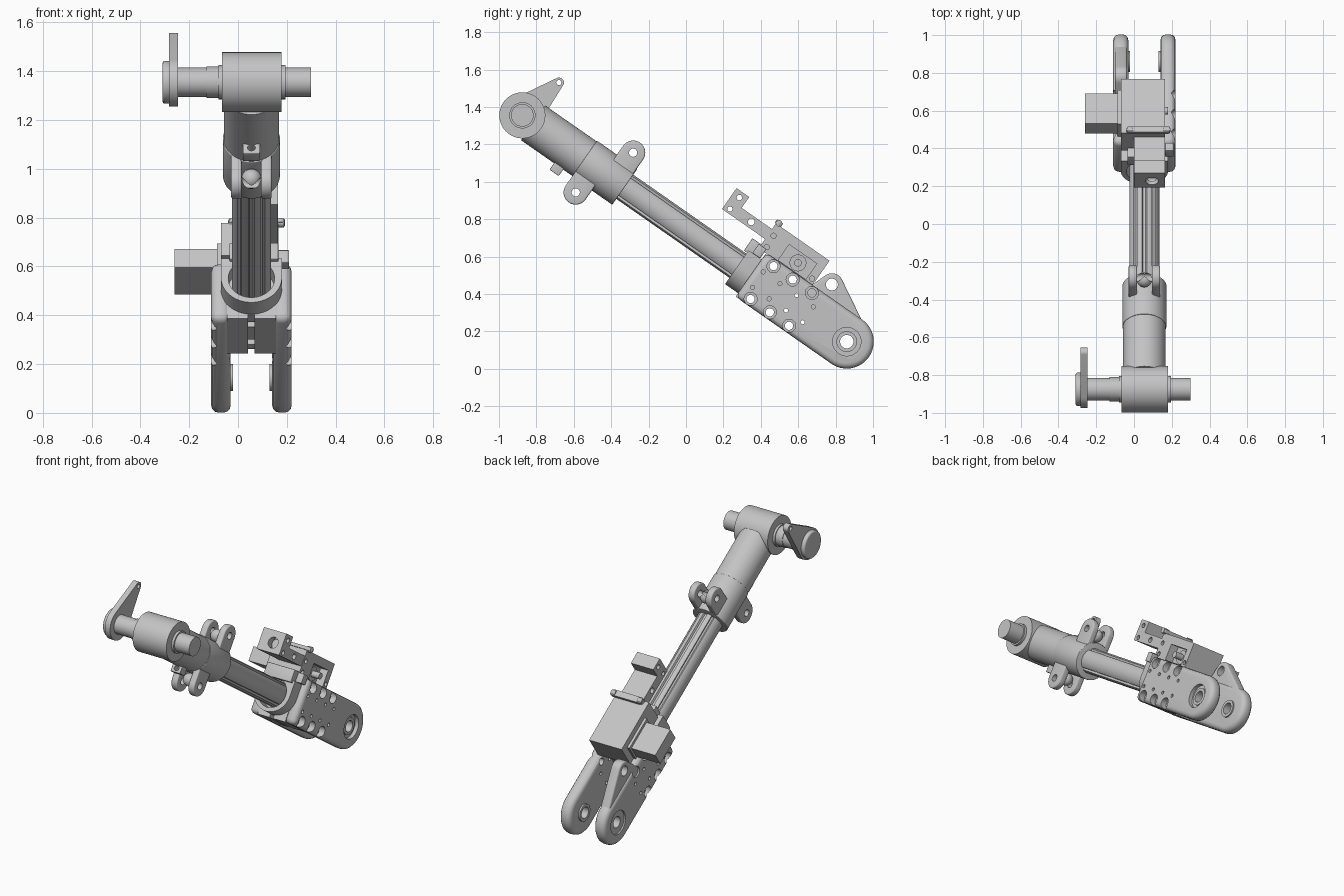
import bpy, bmesh, math
from mathutils import Matrix, Vector
from mathutils.geometry import convex_hull_2d

cube = bpy.data.objects.get("Cube")
if cube:
    bpy.data.objects.remove(cube)

grey = bpy.data.materials.new("metal grey")
grey.use_nodes = True
colour = (0.55, 0.55, 0.55, 1)
grey.diffuse_color = colour
grey.node_tree.nodes["Principled BSDF"].inputs["Base Color"].default_value = colour

# Strut frame: x across, y along the strut from the top pin, z away from it
FRAME = Matrix.Translation((0.055, -0.875, 1.355)) @ Matrix.Rotation(math.radians(-34.9), 4, 'X')


def finish(name, bm, bevel=0.0):
    bmesh.ops.recalc_face_normals(bm, faces=bm.faces)
    me = bpy.data.meshes.new(name)
    bm.to_mesh(me)
    bm.free()
    me.transform(FRAME)
    me.materials.append(grey)
    ob = bpy.data.objects.new(name, me)
    bpy.context.collection.objects.link(ob)
    if bevel:
        mod = ob.modifiers.new("Bevel", 'BEVEL')
        mod.width, mod.segments, mod.limit_method = bevel, 3, 'ANGLE'
        mod.angle_limit = math.radians(40)
        apply_mod(ob, mod)
    smooth(ob)
    return ob


def select(ob):
    bpy.ops.object.select_all(action='DESELECT')
    ob.select_set(True)
    bpy.context.view_layer.objects.active = ob


def apply_mod(ob, mod):
    select(ob)
    bpy.ops.object.modifier_apply(modifier=mod.name)


def smooth(ob):
    select(ob)
    bpy.ops.object.shade_smooth_by_angle(angle=math.radians(32))


def cut(ob, cutters):
    for c in cutters:
        c.hide_render = True
        mod = ob.modifiers.new("Cut", 'BOOLEAN')
        mod.operation, mod.solver, mod.object = 'DIFFERENCE', 'EXACT', c
        apply_mod(ob, mod)
    smooth(ob)


def discard(cutters):
    for c in cutters:
        bpy.data.objects.remove(c)


def prism(name, pts, a, b, axis='x', bevel=0.0):
    """Outline (y, z) swept along x, or outline (x, z) swept along y."""
    bm = bmesh.new()
    place = (lambda p, t: (t, p[0], p[1])) if axis == 'x' else (lambda p, t: (p[0], t, p[1]))
    lo = [bm.verts.new(place(p, a)) for p in pts]
    hi = [bm.verts.new(place(p, b)) for p in pts]
    bm.faces.new(lo)
    bm.faces.new(hi)
    for i in range(len(pts)):
        j = (i + 1) % len(pts)
        bm.faces.new((lo[i], lo[j], hi[j], hi[i]))
    return finish(name, bm, bevel)


def box(name, x, y, z, bevel=0.0):
    return prism(name, [(y[0], z[0]), (y[1], z[0]), (y[1], z[1]), (y[0], z[1])], *x, bevel=bevel)


def hull(*circles, n=48):
    pts = [Vector((u + r * math.cos(i * math.tau / n), v + r * math.sin(i * math.tau / n)))
           for u, v, r in circles for i in range(n)]
    return [pts[i] for i in convex_hull_2d(pts)]


def disc(name, u, v, r, a, b, n=48, bevel=0.0):
    return prism(name, hull((u, v, r), n=n), a, b, bevel=bevel)


def tube(name, r, a, b, bevel=0.0):
    return prism(name, hull((0, 0, r)), a, b, 'y', bevel)


# Head barrel, cross shaft and lever
disc("head_barrel", 0, 0, 0.123, -0.12, 0.124, n=64)
disc("barrel_collar", 0, 0, 0.07, -0.135, 0.14)
disc("cross_shaft", 0, 0, 0.06, -0.305, 0.245)
disc("shaft_sleeve", 0, 0, 0.064, -0.185, 0.0)
lever = prism("lever", hull((0, 0, 0.1), (0.06, 0.255, 0.027)), -0.338, -0.3)
hole = [disc("hole", 0.06, 0.255, 0.014, -0.4, -0.2)]
cut(lever, hole)
discard(hole)
disc("lever_cap", 0, 0, 0.088, -0.364, -0.33, bevel=0.01)

# Upper tube with clamp and drain boss
tube("upper_tube", 0.113, 0.07, 0.41)
tube("clamp_ring", 0.117, 0.405, 0.668, bevel=0.004)
boss = box("tube_boss", (-0.035, 0.035), (0.285, 0.345), (-0.155, -0.09), 0.004)
pin = [prism("hole", hull((0, -0.128, 0.016)), 0.2, 0.4, 'y')]
cut(boss, pin)
discard(pin)

# Paired lugs above and below the clamp, each with a pierced ball
for side, u in ((1, 0.6), (-1, 0.47)):
    word = "upper" if side > 0 else "lower"
    holes = [disc("hole", u, side * 0.175, 0.022, -0.2, 0.2, n=24)]
    for s in (-1, 1):
        a, b = sorted((s * 0.04, s * 0.083))
        lug = prism(word + "_lug", hull((u, side * 0.175, 0.065), (u, 0, 0.065)), a, b, bevel=0.008)
        cut(lug, holes)
    bm = bmesh.new()
    bmesh.ops.create_uvsphere(bm, u_segments=32, v_segments=16, radius=0.041,
                              matrix=Matrix.Translation((0, u, side * 0.155)))
    cut(finish(word + "_ball", bm), holes)
    discard(holes)

# Inner tube with long grooves
rod = []
for i in range(120):
    deg = i * 3
    groove = any(abs((deg - c + 180) % 360 - 180) < 7 for c in (52, 90, 128, 232, 270, 308))
    r = 0.067 if groove else 0.08
    rod.append((r * math.cos(math.radians(deg)), r * math.sin(math.radians(deg))))
prism("inner_tube", rod, 0.64, 1.5, 'y')

# Fork collar
collar = [(0.125 * math.cos(a), 0.125 * math.sin(a) + 0.005)
          for a in (math.pi + i * math.pi / 24 for i in range(25))]
collar = [(-0.125, 0.1)] + collar + [(0.125, 0.1)]
socket = prism("fork_collar", collar, 1.405, 1.52, 'y')
bore = [tube("bore", 0.095, 1.3, 1.48)]
cut(socket, bore)
discard(bore)

# Fork arms and core
L, W = 2.115, 0.144
slab = [p for p in hull((L, 0, W)) if p.x >= L - 0.001]
slab = sorted(slab, key=lambda p: p.y) + [Vector((1.49, W)), Vector((1.49, -W))]
right_arm = prism("right_fork_arm", slab, -0.165, -0.085, bevel=0.03)
left_arm = prism("left_fork_arm", slab, 0.085, 0.165, bevel=0.03)
core = box("fork_core", (-0.1, 0.1), (1.49, 1.74), (-0.142, 0.135))
slit = [box("slit", (-0.013, 0.013), (1.4, 1.8), (-0.2, -0.12))]
cut(core, slit)
discard(slit)
ear = prism("rear_ear", hull((1.875, 0.205, 0.06), (1.82, 0.08, 0.05), (2.1, 0, 0.13)),
            -0.155, -0.092, bevel=0.01)

# Bolt holes, counterbores and pivot recesses
steps = [1.563 + 0.125 * i for i in range(3)]
bolts = [disc("hole", u, s * 0.107, 0.022, -0.3, 0.3, 20) for u in steps for s in (-1, 1)]
dots = [disc("hole", 1.535 + 0.109 * i, s * 0.05, 0.011, -0.3, 0.3, 12) for i in range(4) for s in (-1, 1)]
pivot = [disc("hole", L, 0, 0.036, -0.3, 0.3, 32)]
eye = [disc("hole", 1.875, 0.205, 0.032, -0.3, 0.3, 24)]
for arm, s in ((right_arm, -1), (left_arm, 1)):
    sunk = [disc("sink", u, t * 0.107, 0.035, *sorted((s * 0.125, s * 0.3)), 24)
            for u in steps for t in (-1, 1)]
    sunk.append(disc("sink", L, 0, 0.076, *sorted((s * 0.14, s * 0.3))))
    cut(arm, sunk + bolts + dots + pivot)
    discard(sunk)
    ring = disc("pivot_bushing", L, 0, 0.055, *sorted((s * 0.075, s * 0.15)))
    cut(ring, pivot)
cut(core, bolts)
cut(ear, eye + pivot)
discard(bolts + dots + pivot + eye)

# Bracket joining collar and sensor block
box("collar_bracket", (-0.09, 0.11), (1.385, 1.46), (0.085, 0.165), 0.004)
box("bracket_tab", (0.11, 0.155), (1.43, 1.48), (0.1, 0.16), 0.004)

# Sensor block
head = box("block_head", (-0.055, 0.108), (1.162, 1.245), (0.2, 0.336))
neck = box("block_neck", (-0.055, 0.108), (1.24, 1.45), (0.2, 0.265))
body = box("block_body", (-0.125, 0.11), (1.443, 1.792), (0.14, 0.302))
nose = [prism("hole", hull((0.04, 0.262, 0.034)), 1.1, 1.21, 'y')]
ports = [disc("hole", u, v, r, -0.3, 0.3, 20)
         for u, v, r in ((1.203, 0.303, 0.015), (1.197, 0.224, 0.014), (1.33, 0.233, 0.018))]
cut(head, nose + ports[:2])
cut(neck, ports[2:])
window = [box("window", (0.055, 0.3), (1.565, 1.745), (0.148, 0.25))]
window += [disc("hole", u, v, 0.014, 0.06, 0.3, 20) for u, v in ((1.47, 0.24), (1.475, 0.17), (1.77, 0.17))]
cut(body, window)
discard(nose + ports + window)
disc("window_hub", 1.66, 0.196, 0.045, 0.05, 0.07)
disc("window_shaft", 1.66, 0.196, 0.02, 0.05, 0.125, n=24)

# Side motor
box("side_motor", (-0.315, -0.135), (1.546, 1.738), (0.152, 0.244))
box("motor_mount", (-0.142, -0.12), (1.53, 1.75), (0.145, 0.262))

# Clip bar lying across the block
bar = prism("clip_bar", hull((-0.075, 1.455, 0.02), (0.118, 1.455, 0.02), n=32), 0, 0.02, 'y')
bar.data.transform(FRAME.inverted())
bar.data.transform(FRAME @ Matrix(((1, 0, 0, 0), (0, 0, 1, 0), (0, -1, 0, 0.323), (0, 0, 0, 1))))
for x in (-0.075, 0.118):
    disc("clip_roller", 1.455, 0.312, 0.018, x - 0.016, x + 0.016, n=24)
